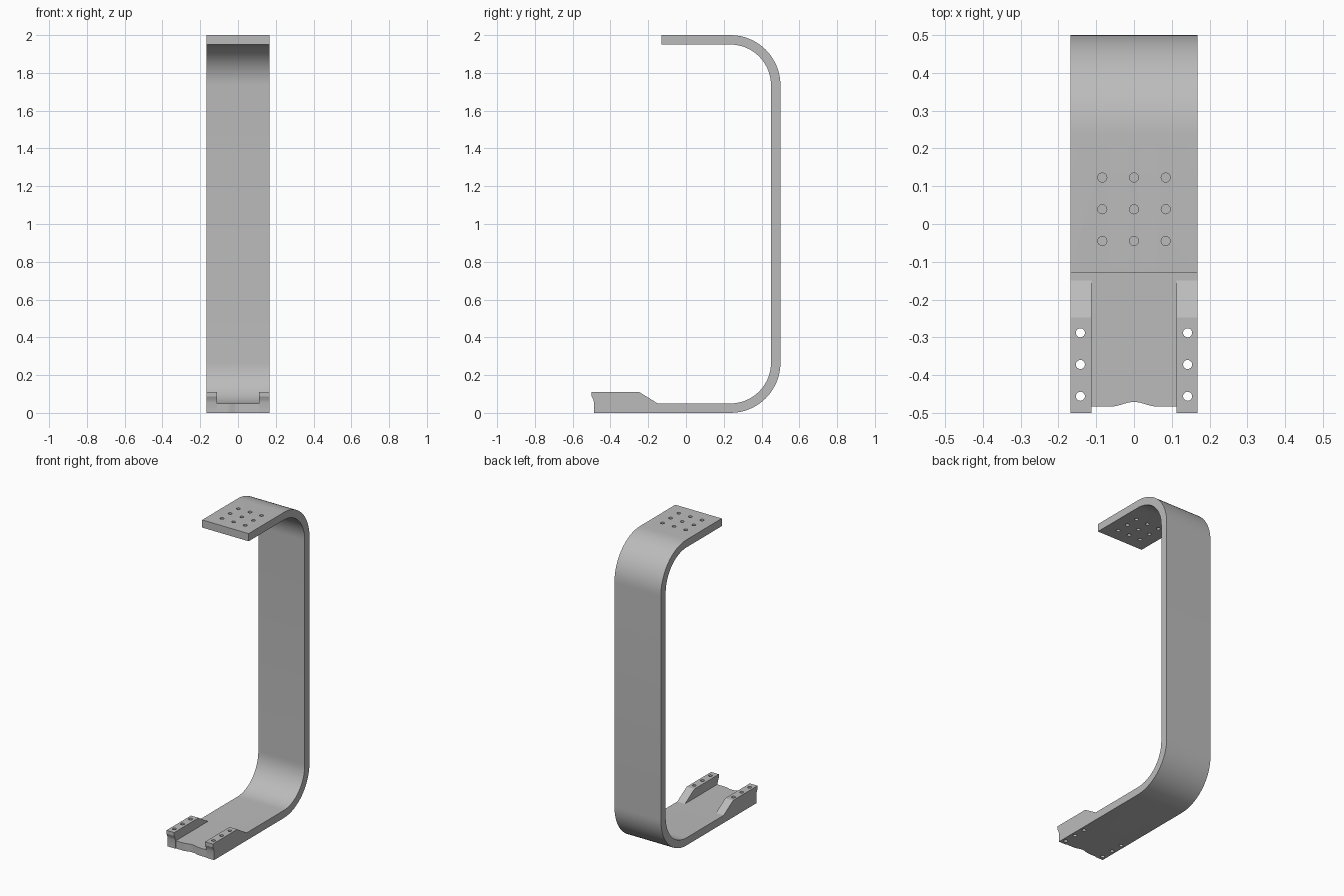
import bpy, bmesh, math

if "Cube" in bpy.data.objects:
    bpy.data.objects.remove(bpy.data.objects["Cube"], do_unlink=True)

HALF, THICK, RAIL_IN = 0.168, 0.05, 0.112
BACK, TOP_END, FRONT = 0.5, -0.13, -0.483
RADIUS, STEPS = 0.265, 16

grey = bpy.data.materials.new("satin grey metal")
grey.use_nodes = True
GREY = (0.5, 0.5, 0.5, 1)
grey.diffuse_color = GREY
grey.node_tree.nodes["Principled BSDF"].inputs["Base Color"].default_value = GREY


def finish(bm, name):
    bmesh.ops.recalc_face_normals(bm, faces=bm.faces)
    mesh = bpy.data.meshes.new(name)
    bm.to_mesh(mesh)
    bm.free()
    obj = bpy.data.objects.new(name, mesh)
    bpy.context.collection.objects.link(obj)
    mesh.materials.append(grey)
    return obj


def sweep(name, profile, xs, shift=lambda x, y: 0):
    """Extrude a (y, z) profile through the x stations."""
    bm = bmesh.new()
    rings = [[bm.verts.new((x, y + shift(x, y), z)) for y, z in profile] for x in xs]
    n = len(profile)
    for a, b in zip(rings, rings[1:]):
        for i in range(n):
            j = (i + 1) % n
            bm.faces.new((a[i], a[j], b[j], b[i]))
    bm.faces.new(rings[0])
    bm.faces.new(rings[-1])
    return finish(bm, name)


def bend(radius, cz, start):
    """Quarter turn at the back of the strap."""
    cy = BACK - RADIUS
    angles = [math.radians(start + 90 * i / STEPS) for i in range(STEPS + 1)]
    return [(cy + radius * math.cos(a), cz + radius * math.sin(a)) for a in angles]


def boolean(target, tool, operation):
    mod = target.modifiers.new(operation.lower(), "BOOLEAN")
    mod.operation, mod.solver, mod.object = operation, "EXACT", tool
    bpy.context.view_layer.objects.active = target
    bpy.ops.object.modifier_apply(modifier=mod.name)
    bpy.data.objects.remove(tool, do_unlink=True)


# C-shaped strap with a shallow wave in its front lip
inner = RADIUS - THICK
outer_path = bend(RADIUS, RADIUS, -90) + bend(RADIUS, 2 - RADIUS, 0)
inner_path = bend(inner, RADIUS, -90) + bend(inner, 2 - RADIUS, 0)
strap_profile = ([(FRONT, 0)] + outer_path + [(TOP_END, 2), (TOP_END, 2 - THICK)]
                 + inner_path[::-1] + [(FRONT, THICK)])


def wave(x, y):
    if y > FRONT + 0.001 or abs(x) > 0.06:
        return 0
    return 0.006 * (1 + math.cos(math.pi * x / 0.06))


stations = [-HALF] + [0.06 * i / 8 for i in range(-8, 9)] + [HALF]
bracket = sweep("bracket_strap", strap_profile, stations, wave)

# Raised side rails with a sloped rear and an overhanging front
rail_profile = [(-0.487, 0), (-0.487, 0.055), (-0.491, 0.07), (-0.5, 0.088),
                (-0.5, 0.11), (-0.247, 0.11), (-0.15, THICK), (-0.15, 0)]
for side in (-1, 1):
    rail = sweep("side_rail", rail_profile, [side * RAIL_IN, side * HALF])
    boolean(bracket, rail, "UNION")

# Mounting holes: a grid on top, a row in each rail
holes = [(x, y, 2) for x in (-0.084, 0, 0.084) for y in (-0.045, 0.039, 0.123)]
holes += [(x, y, 0.05) for x in (-0.142, 0.142) for y in (-0.456, -0.372, -0.288)]
bm = bmesh.new()
for hole in holes:
    made = bmesh.ops.create_cone(bm, cap_ends=True, segments=24,
                                 radius1=0.012, radius2=0.012, depth=0.3)
    bmesh.ops.translate(bm, verts=made["verts"], vec=hole)
cutter = finish(bm, "hole_cutter")
cutter.hide_render = True
boolean(bracket, cutter, "DIFFERENCE")

# Smooth bends, crisp edges
bpy.ops.object.select_all(action="DESELECT")
bracket.select_set(True)
bpy.context.view_layer.objects.active = bracket
bpy.ops.object.shade_smooth_by_angle(angle=math.radians(25))
